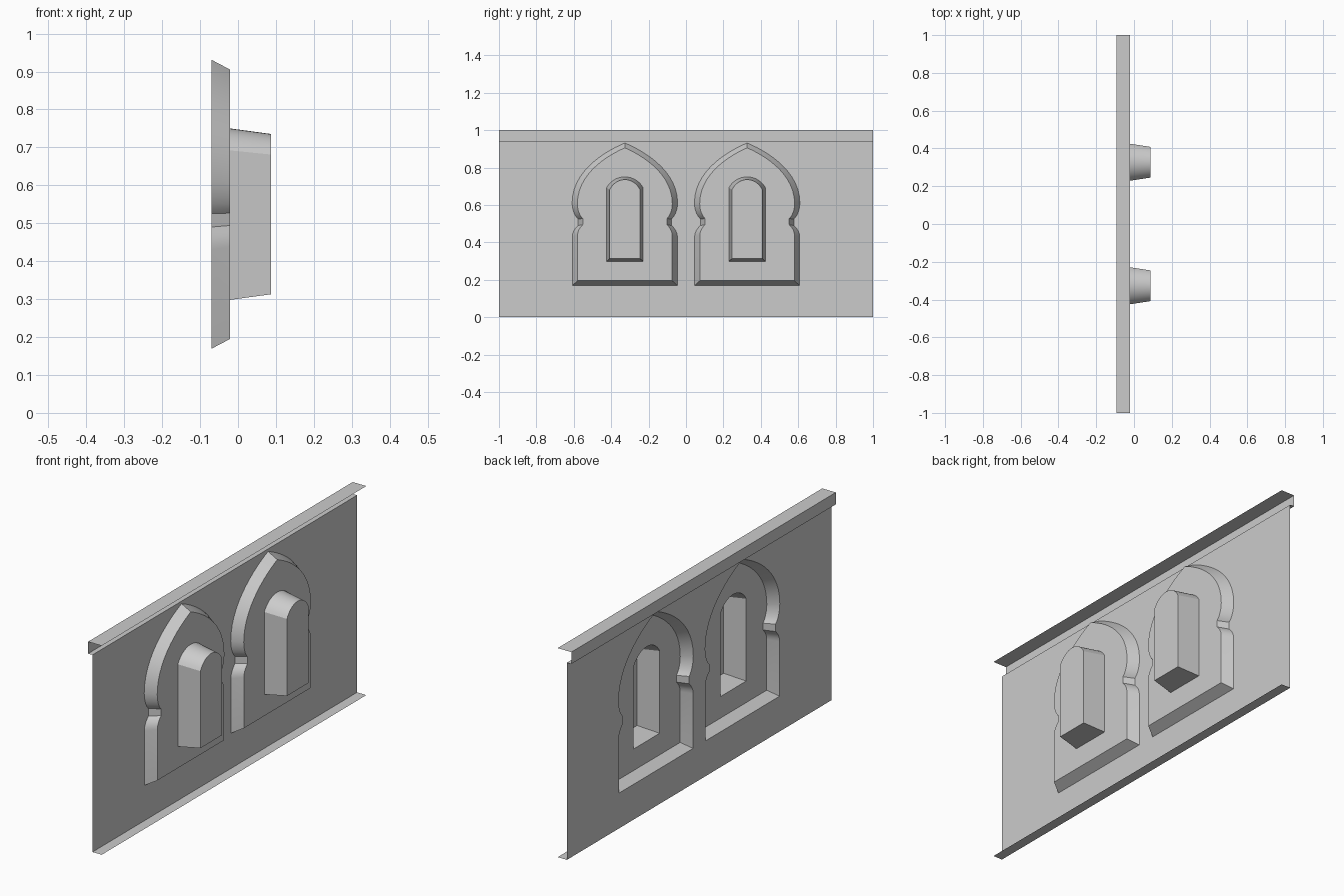
import bpy, bmesh, math
from mathutils import Vector
from mathutils.geometry import interpolate_bezier

if "Cube" in bpy.data.objects:
    bpy.data.objects.remove(bpy.data.objects["Cube"])

WALL, RECESS, NICHE, LIP = -0.07, -0.021, 0.087, -0.093
CENTRES = (-0.327, 0.327)


def bez(a, b, c, d, n):
    return [(p.x, p.y) for p in interpolate_bezier(Vector(a), Vector(b), Vector(c), Vector(d), n)]


def mirrored(half):
    # close a right-hand half outline that ends on the centre line
    return half + [(-y, z) for y, z in reversed(half[:-1])]


def scaled(pts, sy, sz, zc):
    return [(y * sy, zc + (z - zc) * sz) for y, z in pts]


# Waisted pointed arch, wide at the wall and narrower at the recess back
ARCH = mirrored([(0.281, 0.169)]
                + bez((0.281, 0.43), (0.281, 0.455), (0.266, 0.475), (0.25, 0.49), 5)
                + bez((0.25, 0.525), (0.268, 0.54), (0.282, 0.575), (0.282, 0.61), 6)
                + bez((0.282, 0.61), (0.282, 0.78), (0.11, 0.885), (0, 0.931), 14)[1:])
ARCH_IN = scaled(ARCH, 0.9, 0.932, 0.55)

# Round-topped niche with a segmental arch
R = (0.098 ** 2 + 0.058 ** 2) / (2 * 0.058)
A = math.asin(0.098 / R)
SLIT = mirrored([(0.098, 0.298)]
                + [(R * math.sin(A * (1 - i / 8)), 0.75 - R + R * math.cos(A * (1 - i / 8)))
                   for i in range(9)])
SLIT_IN = scaled(SLIT, 0.83, 0.935, 0.525)


def loop(bm, pts, x, yc=0):
    vs = [bm.verts.new((x, yc + y, z)) for y, z in pts]
    es = [bm.edges.new((vs[i - 1], vs[i])) for i in range(len(vs))]
    return vs, es


def fill(bm, edges):
    bmesh.ops.triangle_fill(bm, use_beauty=True, edges=edges, normal=(-1, 0, 0))


def band(bm, a, b):
    for i in range(len(a)):
        bm.faces.new((a[i - 1], a[i], b[i], b[i - 1]))


def finish(bm, name):
    # consistent winding, facing the recessed side
    bmesh.ops.recalc_face_normals(bm, faces=bm.faces[:])
    bm.normal_update()
    flat = [f for f in bm.faces if abs(f.normal.x) > 0.99]
    if sum(f.normal.x * f.calc_area() for f in flat) > 0:
        bmesh.ops.reverse_faces(bm, faces=bm.faces[:])
    me = bpy.data.meshes.new(name)
    bm.to_mesh(me)
    bm.free()
    ob = bpy.data.objects.new(name, me)
    bpy.context.collection.objects.link(ob)
    bpy.ops.object.select_all(action='DESELECT')
    ob.select_set(True)
    bpy.context.view_layer.objects.active = ob
    bpy.ops.object.shade_smooth_by_angle(angle=math.radians(25))


# Wall sheet with two arched openings, foot flange and top cornice
bm = bmesh.new()
rect, edges = loop(bm, [(-1, 0), (1, 0), (1, 0.943), (-1, 0.943)], WALL)
for yc in CENTRES:
    edges += loop(bm, ARCH, WALL, yc)[1]
fill(bm, edges)


def strip(a, b, path):
    for x, z in path:
        c, d = bm.verts.new((x, -1, z)), bm.verts.new((x, 1, z))
        bm.faces.new((a, b, d, c))
        a, b = c, d


strip(rect[0], rect[1], [(RECESS, 0)])
strip(rect[3], rect[2], [(LIP, 0.943), (LIP, 1), (RECESS, 1)])
finish(bm, "wall_panel")

for n, yc in enumerate(CENTRES, 1):
    # Sloping arch reveal and its back plate with the niche opening
    bm = bmesh.new()
    outer, _ = loop(bm, ARCH, WALL, yc)
    inner, e_in = loop(bm, ARCH_IN, RECESS, yc)
    _, e_slit = loop(bm, SLIT, RECESS, yc)
    band(bm, outer, inner)
    fill(bm, e_in + e_slit)
    finish(bm, f"arch_recess_{n}")

    # Tapered niche closed at the back
    bm = bmesh.new()
    outer, _ = loop(bm, SLIT, RECESS, yc)
    inner, _ = loop(bm, SLIT_IN, NICHE, yc)
    band(bm, outer, inner)
    bm.faces.new(inner)
    finish(bm, f"window_niche_{n}")
